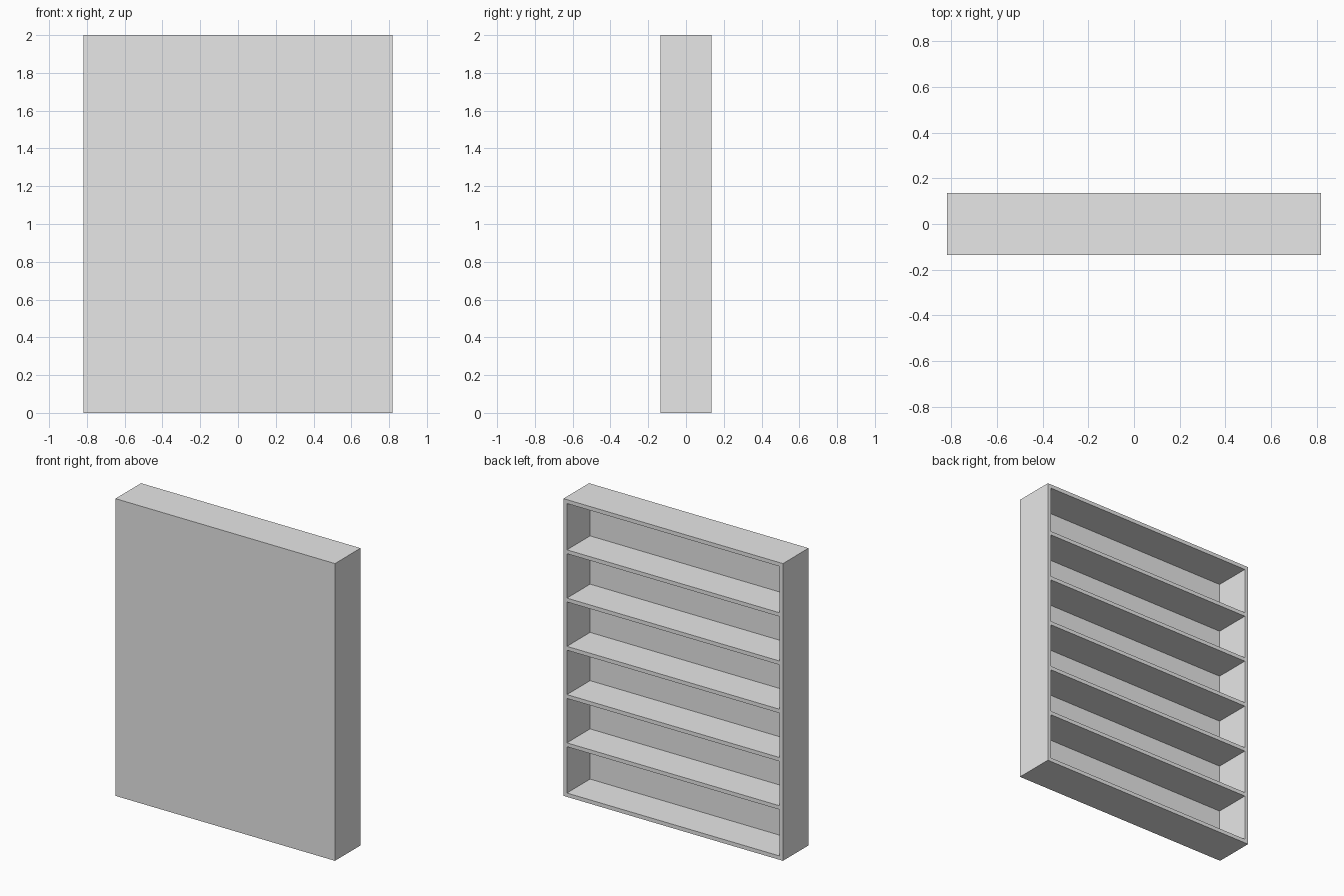
import bpy

# Remove the default cube
cube = bpy.data.objects.get("Cube")
if cube:
    bpy.data.objects.remove(cube, do_unlink=True)

W, D, H = 1.634, 0.272, 2.0   # overall width, depth, height
T = 0.026                     # board thickness
SHELVES = 5

# Single plain grey
grey = bpy.data.materials.new("light grey")
grey.use_nodes = True
colour = (0.8, 0.8, 0.8, 1.0)
grey.diffuse_color = colour
grey.node_tree.nodes["Principled BSDF"].inputs["Base Color"].default_value = colour


def board(name, size, centre):
    """Add a flat rectangular board."""
    bpy.ops.mesh.primitive_cube_add(size=1, location=centre)
    obj = bpy.context.object
    obj.name = name
    obj.scale = size
    bpy.ops.object.transform_apply(location=False, rotation=False, scale=True)
    obj.data.materials.append(grey)
    return obj


# Outer frame: full-height sides, with top and bottom between them
for name, side in (("left_side", 1), ("right_side", -1)):
    board(name, (T, D, H), (side * (W - T) / 2, 0, H / 2))
inner_w = W - 2 * T
board("top_board", (inner_w, D, T), (0, 0, H - T / 2))
board("bottom_board", (inner_w, D, T), (0, 0, T / 2))

# Closed front panel
inner_h = H - 2 * T
board("front_panel", (inner_w, T, inner_h), (0, (T - D) / 2, H / 2))

# Evenly spaced shelves, open to the back
for i in range(1, SHELVES + 1):
    z = T + inner_h * i / (SHELVES + 1)
    board(f"shelf_{i}", (inner_w, D - T, T), (0, T / 2, z))
